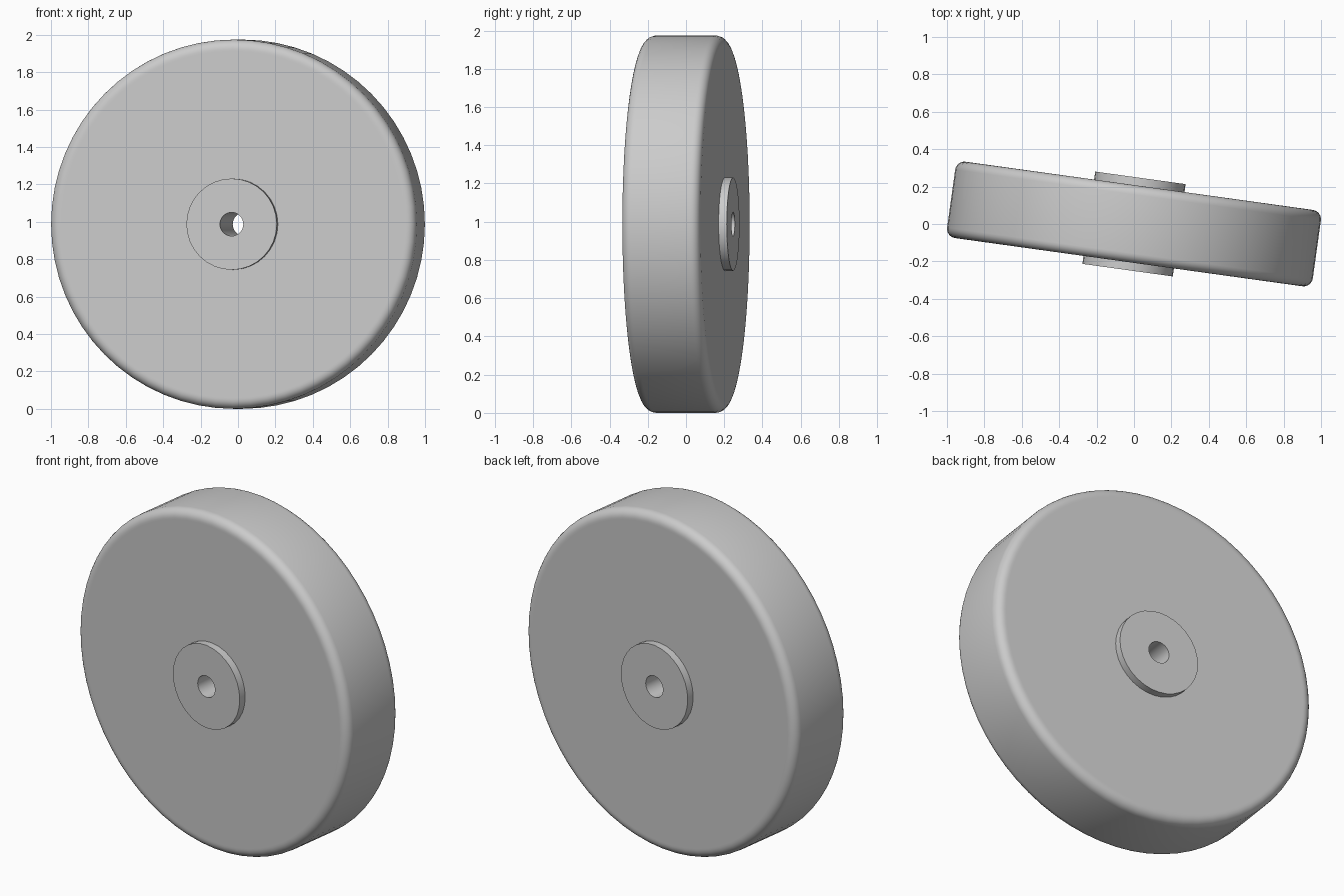
import bpy, bmesh, math
from mathutils import Matrix, Vector

cube = bpy.data.objects.get("Cube")
if cube:
    bpy.data.objects.remove(cube, do_unlink=True)

RADIUS, HALF_WIDTH, ROUND = 0.987, 0.206, 0.05
HUB_RADIUS, HUB_HALF, BORE = 0.244, 0.249, 0.063
PLACE = Matrix.Translation((0, 0, RADIUS)) @ Matrix.Rotation(math.radians(-7.9), 4, 'Z')

grey = bpy.data.materials.new("light grey")
grey.use_nodes = True
colour = (0.6, 0.6, 0.6, 1)
grey.diffuse_color = colour
grey.node_tree.nodes["Principled BSDF"].inputs["Base Color"].default_value = colour


def lathe(name, profile, sides):
    """Revolve a closed (radius, y) outline around the y axis."""
    bm = bmesh.new()
    rings = []
    for i in range(sides):
        turn = Matrix.Rotation(math.tau * i / sides, 4, 'Y')
        rings.append([bm.verts.new(turn @ Vector((0, y, r))) for r, y in profile])
    for i, ring in enumerate(rings):
        following = rings[(i + 1) % sides]
        for j in range(len(profile)):
            k = (j + 1) % len(profile)
            bm.faces.new((ring[j], ring[k], following[k], following[j]))
    bmesh.ops.recalc_face_normals(bm, faces=bm.faces)
    mesh = bpy.data.meshes.new(name)
    bm.to_mesh(mesh)
    bm.free()
    mesh.materials.append(grey)
    obj = bpy.data.objects.new(name, mesh)
    bpy.context.collection.objects.link(obj)
    obj.matrix_world = PLACE
    bpy.ops.object.select_all(action='DESELECT')
    obj.select_set(True)
    bpy.context.view_layer.objects.active = obj
    bpy.ops.object.shade_smooth_by_angle(angle=math.radians(35))


# Wheel disc with rounded shoulders
steps = 6
arc = [math.pi / 2 * i / steps for i in range(steps + 1)]
shoulder = [(RADIUS - ROUND + ROUND * math.sin(a),
             HALF_WIDTH - ROUND + ROUND * math.cos(a)) for a in arc]
inner = HUB_RADIUS - 0.02
half = [(inner, HALF_WIDTH), (RADIUS - ROUND - 0.01, HALF_WIDTH)] + shoulder
lathe("wheel_disc", half + [(r, -y) for r, y in reversed(half)], 64)

# Hub sleeve with a through bore
lathe("hub_sleeve", [(BORE, HUB_HALF), (HUB_RADIUS, HUB_HALF),
                     (HUB_RADIUS, -HUB_HALF), (BORE, -HUB_HALF)], 32)
